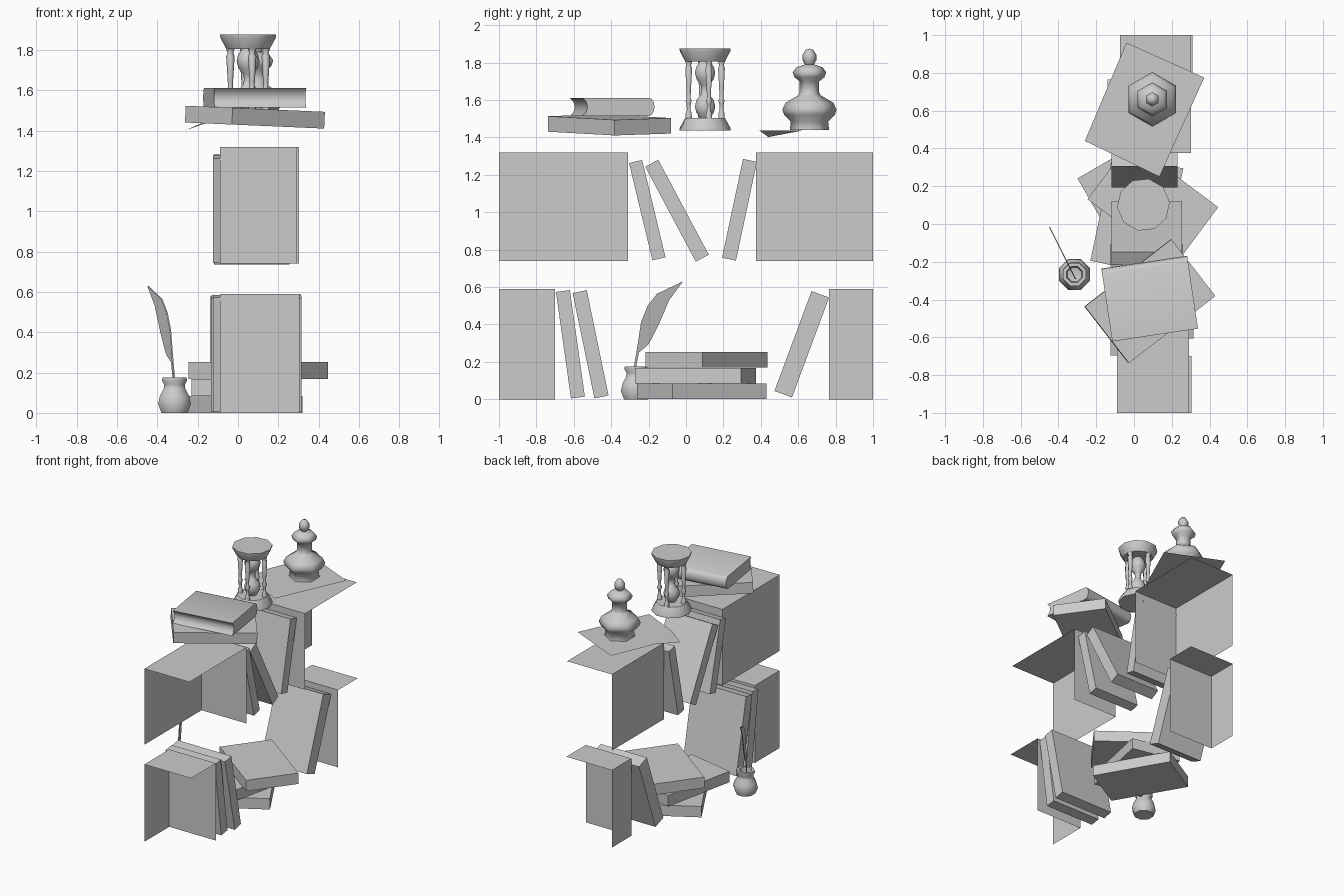
import bpy, bmesh, math
from math import radians, cos, sin, pi
from mathutils import Matrix, Vector

cube = bpy.data.objects.get("Cube")
if cube:
    bpy.data.objects.remove(cube, do_unlink=True)

grey = bpy.data.materials.new("plain_grey")
grey.use_nodes = True
GREY = (0.6, 0.6, 0.6, 1)
grey.diffuse_color = GREY
grey.node_tree.nodes["Principled BSDF"].inputs["Base Color"].default_value = GREY


def finish(name, bm, matrix=Matrix(), smooth=None):
    """Turn a bmesh into a named object with the grey material."""
    mesh = bpy.data.meshes.new(name)
    bm.to_mesh(mesh)
    bm.free()
    mesh.materials.append(grey)
    obj = bpy.data.objects.new(name, mesh)
    bpy.context.collection.objects.link(obj)
    obj.matrix_world = matrix
    if smooth:
        bpy.ops.object.select_all(action='DESELECT')
        obj.select_set(True)
        bpy.context.view_layer.objects.active = obj
        bpy.ops.object.shade_smooth_by_angle(angle=radians(smooth))
    return obj


def box(name, size, matrix, drop=()):
    """Box with optional open sides, given as outward directions."""
    bm = bmesh.new()
    bmesh.ops.create_cube(bm, size=1, matrix=Matrix.Diagonal((*size, 1)))
    bm.normal_update()
    gone = [f for f in bm.faces if any(f.normal.dot(Vector(d)) > 0.9 for d in drop)]
    bmesh.ops.delete(bm, geom=gone, context='FACES')
    return finish(name, bm, matrix)


def lathe(name, profile, sides, centre, turn=0, smooth=60):
    """Revolve (radius, height) points; zero radii make closed tips."""
    bm = bmesh.new()
    rings = []
    for r, z in profile:
        if r == 0:
            rings.append([bm.verts.new((0, 0, z))] * sides)
        else:
            rings.append([bm.verts.new((r * cos(turn + 2 * pi * i / sides),
                                        r * sin(turn + 2 * pi * i / sides), z))
                          for i in range(sides)])
    for low, high in zip(rings, rings[1:]):
        for i in range(sides):
            j = (i + 1) % sides
            corners = list(dict.fromkeys((low[i], low[j], high[j], high[i])))
            bm.faces.new(corners)
    bmesh.ops.recalc_face_normals(bm, faces=bm.faces)
    return finish(name, bm, Matrix.Translation(centre), smooth)


def prism(name, outline, length, matrix, smooth=None):
    """Extrude a (y, z) outline evenly along x."""
    bm = bmesh.new()
    face = bm.faces.new([bm.verts.new((-length / 2, y, z)) for y, z in outline])
    grown = bmesh.ops.extrude_face_region(bm, geom=[face])["geom"]
    bmesh.ops.translate(bm, vec=(length, 0, 0),
                        verts=[v for v in grown if isinstance(v, bmesh.types.BMVert)])
    bmesh.ops.recalc_face_normals(bm, faces=bm.faces)
    return finish(name, bm, matrix, smooth)


# Rows of books packed at the shelf ends, open where they touch the case
rows = [("lower_front_row", -0.09, 0.305, -1.0, -0.70, 0.0, 0.59),
        ("lower_back_row", -0.075, 0.31, 0.765, 1.0, 0.0, 0.59),
        ("upper_front_row", -0.09, 0.29, -1.0, -0.31, 0.74, 1.32),
        ("upper_back_row", -0.075, 0.303, 0.375, 1.0, 0.74, 1.32)]
for name, x0, x1, y0, y1, z0, z1 in rows:
    outer = (0, -1 if y0 < 0 else 1, 0)
    place = Matrix.Translation(((x0 + x1) / 2, (y0 + y1) / 2, (z0 + z1) / 2))
    box(name, (x1 - x0, y1 - y0, z1 - z0), place, [(1, 0, 0), (0, 0, -1), outer])

# Leaning books: x range, thickness, height, centre y and z, lean
leaning = [("upper_book_a", -0.125, 0.26, 0.072, 0.535, -0.207, 1.011, 13.5),
           ("upper_book_b", -0.12, 0.255, 0.079, 0.575, -0.048, 1.008, 28),
           ("upper_book_c", -0.12, 0.23, 0.076, 0.54, 0.286, 1.013, -12),
           ("lower_book_a", -0.125, 0.29, 0.075, 0.575, -0.618, 0.294, 8),
           ("lower_book_b", -0.135, 0.315, 0.077, 0.575, -0.51, 0.294, 11.7),
           ("lower_book_c", -0.14, 0.25, 0.1, 0.57, 0.619, 0.294, -20.4)]
for name, x0, x1, thick, tall, y, z, lean in leaning:
    place = Matrix.Translation(((x0 + x1) / 2, y, z)) @ Matrix.Rotation(radians(lean), 4, 'X')
    box(name, (x1 - x0, thick, tall), place)

# Flat books: centre, turn, tilt
flat = [("stack_book_bottom", 0.01, 0.085, 0.042, 120, 0),
        ("stack_book_middle", 0.015, 0.05, 0.126, 78, 0),
        ("stack_book_top", 0.10, 0.11, 0.21, -36.7, 0),
        ("top_shelf_book", 0.084, -0.409, 1.467, 37.8, 2.5)]
for name, x, y, z, turn, tilt in flat:
    place = (Matrix.Translation((x, y, z)) @ Matrix.Rotation(radians(tilt), 4, 'Y')
             @ Matrix.Rotation(radians(turn), 4, 'Z'))
    box(name, (0.58, 0.38, 0.083), place)

# Book with a rounded spine and hollow fore-edge
half, spine = 0.048, 0.165
outline = [(-0.195, -half)]
outline += [(spine + 0.03 * cos(a), half * sin(a))
            for a in (radians(-90 + 30 * i) for i in range(7))]
outline += [(-0.195, half), (-0.175, half * 0.6), (-0.167, 0), (-0.175, -half * 0.6)]
prism("rounded_book", outline, 0.459,
      Matrix.Translation((0.083, -0.395, 1.563)) @ Matrix.Rotation(radians(8.5), 4, 'Z'), 60)

# Hourglass: caps, glass and four turned posts
HX, HY = 0.05, 0.102
lathe("hourglass_base", [(0, 1.436), (0.14, 1.436), (0.138, 1.452), (0.108, 1.505), (0, 1.505)],
      10, (HX, HY, 0), 0.1, 40)
lathe("hourglass_cap", [(0, 1.805), (0.108, 1.805), (0.138, 1.86), (0.14, 1.876), (0, 1.876)],
      10, (HX, HY, 0), 0.1, 40)
bulb = [(0.03, 0.15), (0.05, 0.12), (0.057, 0.09), (0.048, 0.055), (0.024, 0.025), (0.02, 0)]
glass = [(r, 1.655 - h) for r, h in bulb] + [(r, 1.655 + h) for r, h in bulb[-2::-1]]
lathe("hourglass_glass", glass, 10, (HX, HY, 0))
post = [(0.02, 1.505), (0.018, 1.53), (0.011, 1.545), (0.013, 1.58), (0.019, 1.595),
        (0.012, 1.61), (0.013, 1.64), (0.021, 1.77), (0.014, 1.785), (0.021, 1.805)]
for i in range(4):
    a = radians(13 + 90 * i)
    lathe(f"hourglass_post_{i + 1}", post, 6, (HX + 0.09 * cos(a), HY + 0.09 * sin(a), 0))

# Stoppered bottle
bottle = [(0, 1.44), (0.105, 1.44), (0.1, 1.484), (0.135, 1.52), (0.145, 1.548),
          (0.128, 1.585), (0.06, 1.625), (0.052, 1.64), (0.052, 1.70), (0.08, 1.722),
          (0.09, 1.748), (0.07, 1.775), (0.024, 1.79), (0.038, 1.815), (0.038, 1.84),
          (0.02, 1.868), (0, 1.875)]
lathe("bottle", bottle, 6, (0.097, 0.66, 0), pi / 2, 75)

# Sheet of paper with one corner drooping over the edge
bm = bmesh.new()
a, b, c, d, e, tip = [bm.verts.new(p) for p in (
    (-0.04, 0.96, 1.438), (0.372, 0.775, 1.438), (0.135, 0.25, 1.438),
    (-0.155, 0.39, 1.438), (-0.18, 0.63, 1.438), (-0.26, 0.44, 1.402))]
bm.faces.new((e, d, c, b, a))
bm.faces.new((e, tip, d))
finish("paper_sheet", bm)

# Ink pot with an open neck
pot = [(0, 0), (0.07, 0), (0.088, 0.045), (0.078, 0.085), (0.058, 0.12), (0.055, 0.14),
       (0.067, 0.16), (0.065, 0.175), (0.045, 0.175), (0.04, 0.11), (0, 0.1)]
lathe("ink_pot", pot, 8, (-0.315, -0.267, 0), pi / 8, 50)

# Quill: a thin upright blade leaning out of the pot
lean_out = Matrix.Translation((-0.315, -0.28, 0)) @ Matrix(
    ((1, -0.5, 0, 0), (0, 1, 0, 0), (0, 0, 1, 0), (0, 0, 0, 1)))
feather = [(0.264, 0.63), (0.125, 0.564), (0.075, 0.5), (0.04, 0.414), (0.018, 0.27),
           (-0.012, 0.1), (0, 0.1), (0.028, 0.25), (0.077, 0.29), (0.1, 0.33),
           (0.141, 0.414), (0.19, 0.53)]
bm_quill = prism("quill", feather, 0.006, Matrix())
bm_quill.data.transform(lean_out)
